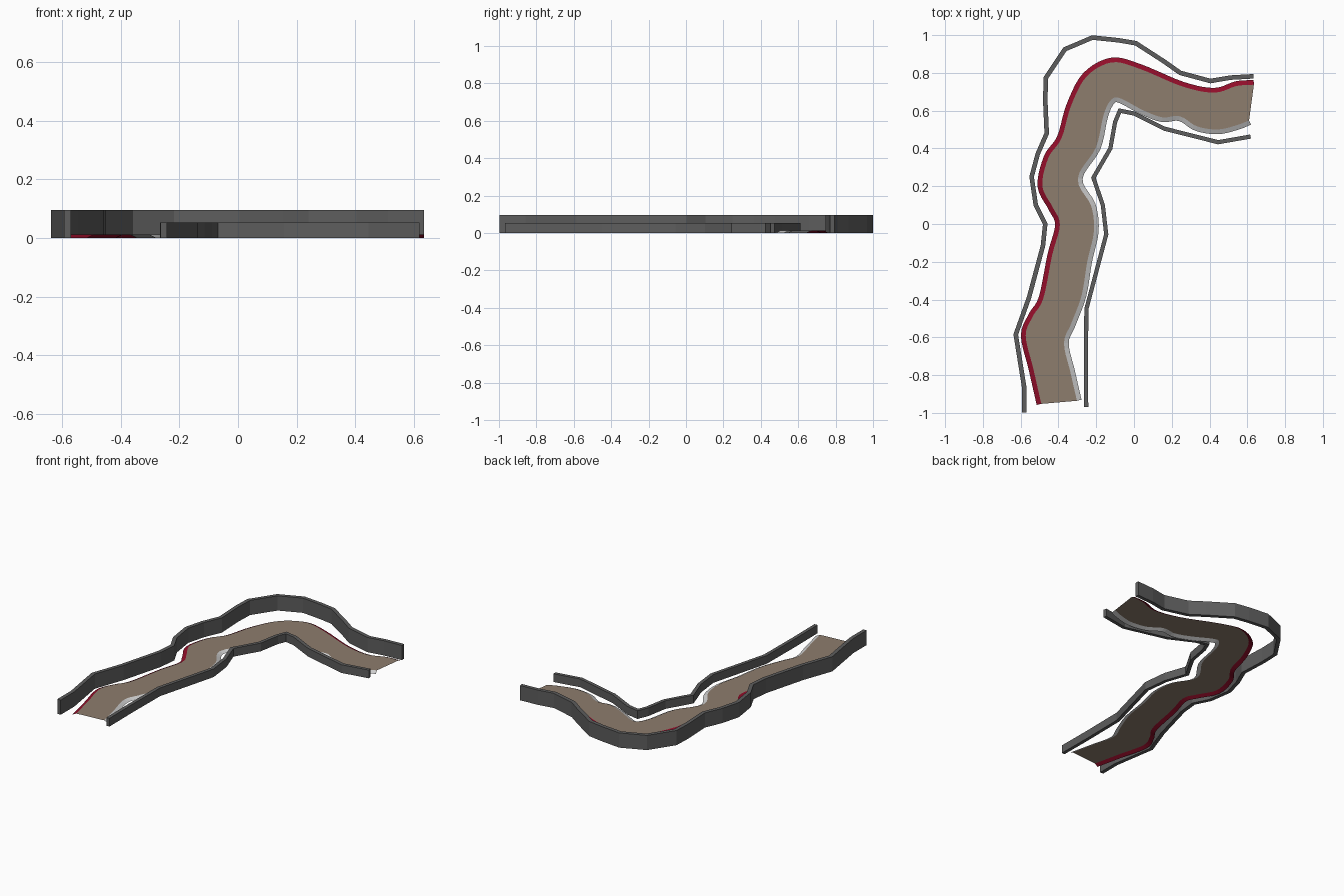
import bpy, bmesh
from mathutils import Vector

if "Cube" in bpy.data.objects:
    bpy.data.objects.remove(bpy.data.objects["Cube"])


def material(name, rgb):
    m = bpy.data.materials.new(name)
    m.diffuse_color = (*rgb, 1)
    m.use_nodes = True
    m.node_tree.nodes["Principled BSDF"].inputs["Base Color"].default_value = m.diffuse_color
    return m


WALL = material("dark grey wall", (0.11, 0.11, 0.11))
ROAD = material("brown asphalt", (0.27, 0.205, 0.155))
RED = material("crimson kerb", (0.28, 0.004, 0.022))
PALE = material("pale grey kerb", (0.62, 0.62, 0.62))
ROAD_Z = 0.012


def smooth(pts, steps=5):
    """Catmull-Rom curve through the points."""
    p = [Vector(q) for q in pts]
    p = [2 * p[0] - p[1]] + p + [2 * p[-1] - p[-2]]
    out = []
    for a, b, c, d in zip(p, p[1:], p[2:], p[3:]):
        for i in range(steps):
            t = i / steps
            out.append(0.5 * (2 * b + (c - a) * t + (2 * a - 5 * b + 4 * c - d) * t * t
                              + (3 * b - a - 3 * c + d) * t ** 3))
    return out + [p[-2]]


def offset(pts, dist):
    """Mitred parallel path, positive to the left of travel."""
    p = [Vector(q) for q in pts]
    out = []
    for i, q in enumerate(p):
        d1 = (p[i + 1] - q if i < len(p) - 1 else q - p[i - 1]).normalized()
        d0 = (q - p[i - 1]).normalized() if i else d1
        d = (d0 + d1).normalized()
        out.append(q + Vector((-d.y, d.x)) * (dist / max(d.dot(d1), 0.6)))
    return out


def finish(name, bm, mat):
    me = bpy.data.meshes.new(name)
    bm.to_mesh(me)
    bm.free()
    me.materials.append(mat)
    ob = bpy.data.objects.new(name, me)
    bpy.context.collection.objects.link(ob)


def wall(name, pts, width, height):
    """Rectangular wall following a path on the ground."""
    bm = bmesh.new()
    rings = []
    for a, b in zip(offset(pts, width / 2), offset(pts, -width / 2)):
        rings.append([bm.verts.new((*q, z))
                      for q, z in ((a, 0), (a, height), (b, height), (b, 0))])
    for a, b in zip(rings, rings[1:]):
        for k in range(4):
            bm.faces.new((a[k], a[k - 1], b[k - 1], b[k]))
    bm.faces.new(rings[0])
    bm.faces.new(rings[-1])
    bmesh.ops.recalc_face_normals(bm, faces=bm.faces)
    finish(name, bm, WALL)


def ribbon(name, a, za, b, zb, mat):
    """Sheet between a left path and a right path, taking the shorter diagonal."""
    bm = bmesh.new()
    va = [bm.verts.new((q.x, q.y, za)) for q in a]
    vb = [bm.verts.new((q.x, q.y, zb)) for q in b]
    i = j = 0
    while i < len(a) - 1 or j < len(b) - 1:
        step_a = j == len(b) - 1 or (
            i < len(a) - 1 and (a[i + 1] - b[j]).length < (a[i] - b[j + 1]).length)
        bm.faces.new((va[i], vb[j], va[i + 1] if step_a else vb[j + 1]))
        i, j = (i + 1, j) if step_a else (i, j + 1)
    finish(name, bm, mat)


# tall outer wall and low inner wall
outer = [(-.582, -.998), (-.582, -.86), (-.626, -.585), (-.556, -.39), (-.482, -.115),
         (-.47, 0), (-.52, .10), (-.542, .25), (-.51, .37), (-.462, .48), (-.47, .66),
         (-.466, .775), (-.366, .925), (-.22, .987), (-.085, .973), (.01, .957),
         (.16, .86), (.245, .80), (.405, .757), (.51, .775), (.633, .782)]
inner = [(-.253, -.968), (-.255, -.74), (-.252, -.45), (-.147, -.055), (-.165, .10),
         (-.215, .245), (-.125, .40), (-.10, .54), (-.075, .60), (0, .585),
         (.16, .505), (.445, .433), (.617, .463)]
wall("outer_wall", outer, 0.024, 0.095)
wall("inner_wall", inner, 0.022, 0.053)

# kerb centre lines
left = smooth([(-.503, -.955), (-.545, -.77), (-.586, -.59), (-.545, -.48), (-.492, -.39),
               (-.445, -.16), (-.405, -.005), (-.44, .08), (-.498, .20), (-.465, .355),
               (-.395, .46), (-.345, .63), (-.26, .79), (-.12, .868), (.03, .835),
               (.26, .74), (.425, .708), (.54, .743), (.634, .75)])
right = smooth([(-.29, -.933), (-.325, -.78), (-.358, -.63), (-.32, -.53), (-.265, -.38),
                (-.235, -.20), (-.2, -.04), (-.215, .10), (-.285, .24), (-.19, .40),
                (-.15, .57), (-.115, .645), (-.075, .653), (.045, .59), (.15, .552),
                (.24, .558), (.33, .505), (.445, .488), (.55, .512), (.614, .537)])

# flat road, with kerbs sloping down to the ground on both sides
road_left, road_right = offset(left, -0.0125), offset(right, 0.0125)
ribbon("road", road_left, ROAD_Z, road_right, ROAD_Z, ROAD)
ribbon("red_kerb", offset(left, 0.0125), 0, road_left, ROAD_Z, RED)
ribbon("pale_kerb", road_right, ROAD_Z, offset(right, -0.0125), 0, PALE)
